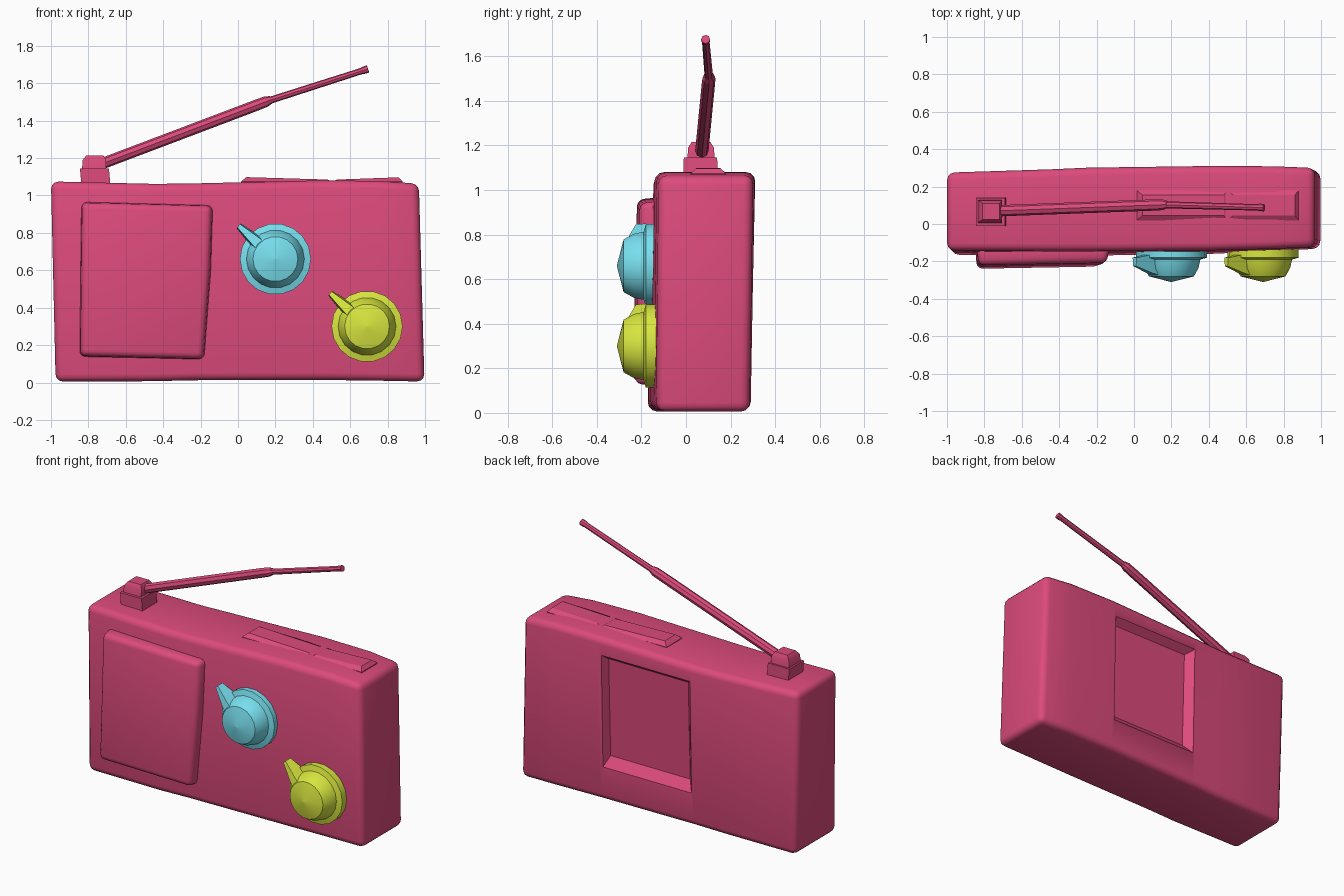
import bpy, bmesh, math
from mathutils import Vector

if "Cube" in bpy.data.objects:
    bpy.data.objects.remove(bpy.data.objects["Cube"])

def material(name, rgb):
    m = bpy.data.materials.new(name)
    m.diffuse_color = (*rgb, 1)
    m.use_nodes = True
    m.node_tree.nodes["Principled BSDF"].inputs["Base Color"].default_value = m.diffuse_color
    return m

PINK = material("pink", (0.72, 0.07, 0.20))
CYAN = material("cyan", (0.19, 0.75, 0.87))
LIME = material("lime", (0.69, 0.80, 0.05))

def finish(bm, name, mat, angle=35):
    bmesh.ops.recalc_face_normals(bm, faces=bm.faces[:])
    me = bpy.data.meshes.new(name)
    bm.to_mesh(me)
    bm.free()
    ob = bpy.data.objects.new(name, me)
    bpy.context.collection.objects.link(ob)
    me.materials.append(mat)
    if angle:
        bpy.ops.object.select_all(action='DESELECT')
        ob.select_set(True)
        bpy.context.view_layer.objects.active = ob
        bpy.ops.object.shade_smooth_by_angle(angle=math.radians(angle))
    return ob

def loft(rings):
    """Skin a list of equal-length point rings and cap both ends."""
    bm = bmesh.new()
    vs = [[bm.verts.new(p) for p in r] for r in rings]
    n = len(vs[0])
    for a, b in zip(vs, vs[1:]):
        for i in range(n):
            j = (i + 1) % n
            bm.faces.new((a[i], a[j], b[j], b[i]))
    bm.faces.new(vs[0])
    bm.faces.new(vs[-1])
    bmesh.ops.recalc_face_normals(bm, faces=bm.faces[:])
    return bm

def bevel_sharp(bm, width, segments):
    edges = [e for e in bm.edges if e.calc_face_angle(0) > 0.7]
    bmesh.ops.bevel(bm, geom=edges, offset=width, segments=segments,
                    profile=0.5, affect='EDGES')

def block(name, rings, mat, width=0.0, segments=2, angle=35):
    bm = loft(rings)
    if width:
        bevel_sharp(bm, width, segments)
    return finish(bm, name, mat, angle)

def rect(x0, x1, y0, y1, z):
    return [(x0, y0, z), (x1, y0, z), (x1, y1, z), (x0, y1, z)]

def lathe(name, origin, axis, profile, sides, mat, angle=0):
    """profile: (distance along axis, radius)."""
    q = Vector(axis).to_track_quat('Z', 'Y')
    rings = []
    for h, r in profile:
        rings.append([Vector(origin) + q @ Vector((r * math.cos(t), r * math.sin(t), h))
                      for t in (2 * math.pi * i / sides for i in range(sides))])
    return finish(loft(rings), name, mat, angle)

# Body: slightly wobbly case leaning back,
# stations are (x top, x bottom, z bottom, z top, y front bottom, y front top, y back bottom, y back top)
stations = [(-1.0, -0.975, 0.005, 1.075, -0.165, -0.142, 0.265, 0.275),
            (-0.45, -0.45, 0.007, 1.062, -0.172, -0.145, 0.272, 0.293),
            (-0.25, -0.25, 0.012, 1.064, -0.170, -0.145, 0.277, 0.302),
            (0.42, 0.42, 0.014, 1.08, -0.160, -0.140, 0.288, 0.311),
            (0.75, 0.75, 0.01, 1.078, -0.145, -0.132, 0.290, 0.309),
            (0.967, 0.997, 0.005, 1.063, -0.132, -0.122, 0.285, 0.300)]
bm = loft([[(xb, fb, zb), (xb, bb, zb), (xt, bt, zt), (xt, ft, zt)]
           for xt, xb, zb, zt, fb, ft, bb, bt in stations])
bevel_sharp(bm, 0.04, 3)
# Shallow recess in the back, cut by insetting the middle back face
bm.normal_update()
back = max((f for f in bm.faces if f.normal.y > 0.9
            and abs(f.calc_center_median().x - 0.08) < 0.1), key=lambda f: f.calc_area())
for (x0, x1, z0, z1, yb, yt) in [(-0.24, 0.40, 0.23, 0.965, 0.286, 0.303),
                                 (-0.195, 0.38, 0.29, 0.93, 0.235, 0.255)]:
    c = back.calc_center_median()
    bmesh.ops.inset_region(bm, faces=[back], thickness=0.01)
    for v in back.verts:
        low = v.co.z < c.z
        v.co = (x0 if v.co.x < c.x else x1, yb if low else yt, z0 if low else z1)
finish(bm, "radio_case", PINK)

# Speaker panel on the front, thicker at the bottom
block("speaker_panel", [
    [(-0.85, -0.12, 0.135), (-0.175, -0.12, 0.12), (-0.14, -0.12, 0.60), (-0.13, -0.12, 0.95), (-0.84, -0.12, 0.968)],
    [(-0.84, -0.24, 0.145), (-0.19, -0.228, 0.13), (-0.155, -0.217, 0.60), (-0.145, -0.207, 0.94), (-0.83, -0.22, 0.958)]],
    PINK, 0.03, 3)

# Two dials with pointers
for name, x, z, mat in [("tuning_dial", 0.20, 0.66, CYAN), ("volume_dial", 0.69, 0.30, LIME)]:
    lathe(name, (x, -0.12, z), (0, -1, 0),
          [(0, 0.19), (0.06, 0.19), (0.07, 0.155), (0.115, 0.145), (0.16, 0.12), (0.19, 0.002)],
          18, mat, 25)
    d = Vector((-0.74, 0, 0.67)).normalized()
    p = Vector((d.z, 0, -d.x))
    rings = []
    for r, w, y0, y1 in [(0.07, 0.045, -0.15, -0.285), (0.15, 0.035, -0.16, -0.265), (0.265, 0.016, -0.18, -0.225)]:
        c = Vector((x, 0, z)) + d * r
        rings.append([c + p * s * w + Vector((0, y, 0))
                      for s, y in [(-1, y0), (1, y0), (0.7, y1), (-0.7, y1)]])
    block(name + "_pointer", rings, mat)

# Two rocker buttons on top
for name, x0, x1, za, zb in [("left_button", 0.015, 0.50, 1.098, 1.085),
                             ("right_button", 0.50, 0.88, 1.085, 1.097)]:
    top = [(x0 + 0.03, 0.045, za), (x1 - 0.02, 0.045, zb), (x1 - 0.02, 0.155, zb), (x0 + 0.03, 0.155, za)]
    block(name, [rect(x0, x1, 0.02, 0.18, 1.05), rect(x0, x1, 0.02, 0.18, 1.074), top], PINK, angle=10)

# Aerial mount
block("aerial_base", [rect(-0.835, -0.68, -0.012, 0.142, 1.03), rect(-0.845, -0.69, -0.01, 0.14, 1.145)], PINK)
block("aerial_hinge", [rect(-0.835, -0.705, 0.005, 0.13, 1.13), rect(-0.83, -0.705, 0.01, 0.125, 1.19),
                       rect(-0.81, -0.72, 0.025, 0.11, 1.215)], PINK)

# Telescopic rod in two sections
joint, tip = Vector((0.15, 0.103, 1.502)), Vector((0.69, 0.088, 1.675))
root = Vector((-0.74, 0.07, 1.165))
n1, n2 = (joint - root).length, (tip - joint).length
lathe("aerial_lower_rod", root, joint - root,
      [(0, 0.03), (n1 - 0.06, 0.03), (n1, 0.029), (n1 + 0.03, 0.02)], 8, PINK)
lathe("aerial_upper_rod", joint, tip - joint,
      [(-0.02, 0.019), (n2 - 0.03, 0.017), (n2 - 0.02, 0.02), (n2 + 0.005, 0.02)], 8, PINK)
